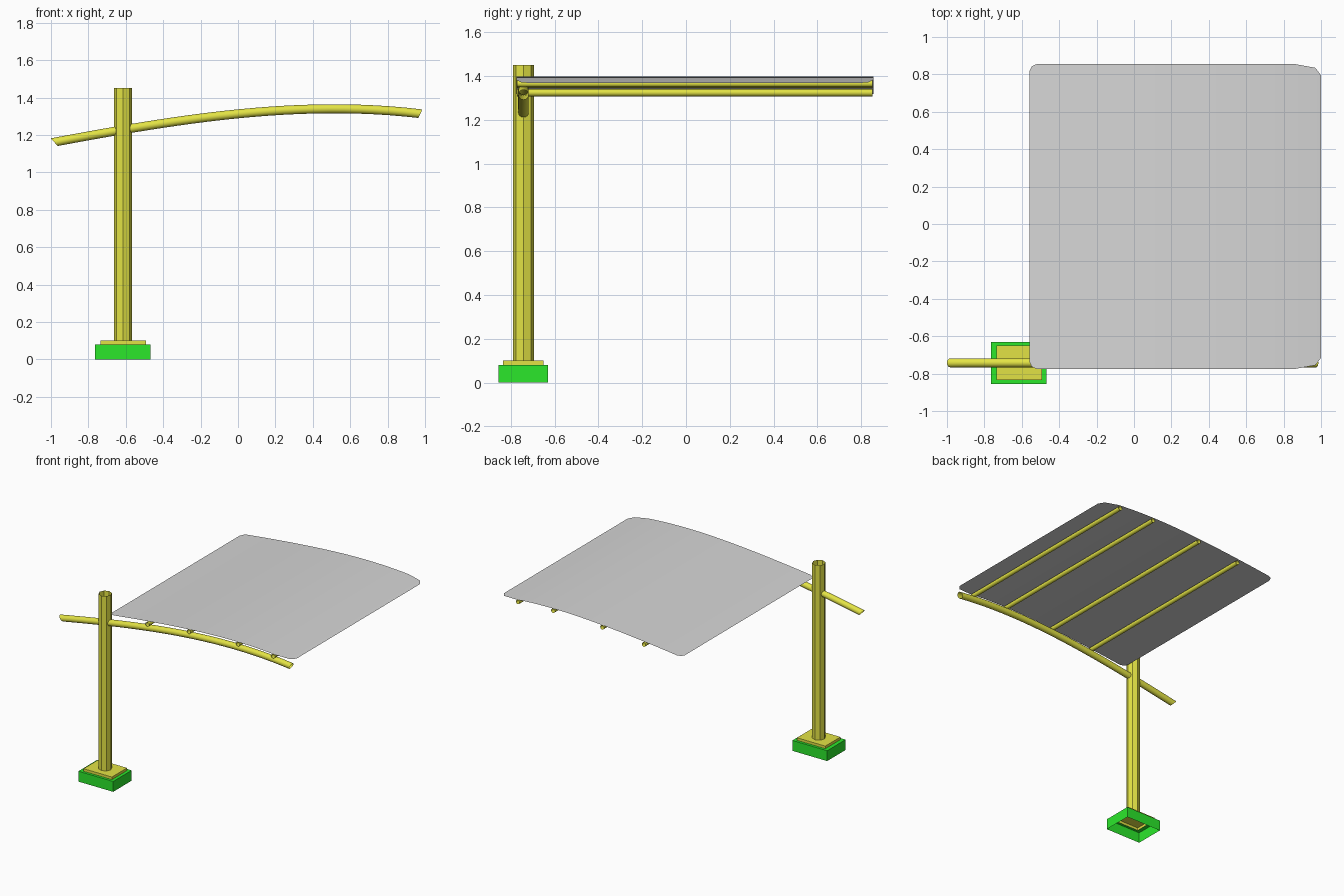
import bpy, math

if "Cube" in bpy.data.objects:
    bpy.data.objects.remove(bpy.data.objects["Cube"])

def material(name, rgb):
    m = bpy.data.materials.new(name)
    m.diffuse_color = (*[((c + 0.055) / 1.055) ** 2.4 for c in rgb], 1)
    m.use_nodes = True
    m.node_tree.nodes["Principled BSDF"].inputs["Base Color"].default_value = m.diffuse_color
    return m

YELLOW = material("yellow paint", (0.89, 0.89, 0.27))
GREEN = material("green base", (0.17, 0.91, 0.17))
GREY = material("grey sheet", (0.84, 0.84, 0.84))
PX, PY = -0.615, -0.742          # post axis

def make(name, verts, faces, mat, smooth=True):
    me = bpy.data.meshes.new(name)
    me.from_pydata(verts, [], faces)
    me.materials.append(mat)
    ob = bpy.data.objects.new(name, me)
    bpy.context.collection.objects.link(ob)
    for p in me.polygons:
        p.use_smooth = smooth
    return ob

def loft(name, rings, mat, smooth=True):
    """Open-ended tube through equal rings of points."""
    n = len(rings[0])
    faces = [(i * n + j, i * n + (j + 1) % n, (i + 1) * n + (j + 1) % n, (i + 1) * n + j)
             for i in range(len(rings) - 1) for j in range(n)]
    return make(name, [v for r in rings for v in r], faces, mat, smooth)

def circle(n, r):
    return [(r * math.cos(2 * math.pi * k / n), r * math.sin(2 * math.pi * k / n)) for k in range(n)]

def arc(x):                      # height of the arm's centre line
    return 1.313 + 0.099 * x - 0.0785 * x ** 2 - 0.0228 * x ** 3

def slope(x):
    return 0.099 - 0.157 * x - 0.0684 * x ** 2

def sheet_z(x):                  # the sheet lifts slightly off the arm at the post side
    return arc(x) + 0.057 + 0.02 * (max(0, 0.3 - x) / 0.86) ** 2

def rect(x0, x1, y0, y1, z):
    return [(x0, y0, z), (x1, y0, z), (x1, y1, z), (x0, y1, z)]

# footing block, open below, with the mounting plate set in its top
plate = (-0.735, -0.493, -0.835, -0.65)
block = (-0.765, -0.468, -0.855, -0.63)
loft("footing_block", [rect(*block, 0), rect(*block, 0.08), rect(*plate, 0.08)], GREEN, False)
make("mounting_plate", rect(*plate, 0.08) + rect(*plate, 0.1),
     [(0, 1, 5, 4), (1, 2, 6, 5), (2, 3, 7, 6), (3, 0, 4, 7), (4, 5, 6, 7)], YELLOW, False)

# octagonal open post
loft("post", [[(PX + a, PY + b, z) for a, b in circle(8, 0.0475)] for z in (0.1, 1.45)], YELLOW, False)

# curved arm with slanted end cuts
rings, steps = [], 24
for i in range(steps + 1):
    x0 = -0.9825 + (0.975 + 0.9825) * i / steps
    k = 0.75 if i == 0 else -0.44 if i == steps else slope(x0)
    rings.append([(x0 - k * d, PY - a, arc(x0 - k * d) + d) for a, d in circle(16, 0.024)])
loft("curved_arm", rings, YELLOW)

# four cross tubes resting on the arm
for n, x in enumerate((-0.235, 0.12, 0.54, 0.84)):
    loft(f"cross_tube_{n + 1}",
         [[(x + a, y, arc(x) + 0.038 + b) for a, b in circle(12, 0.0165)] for y in (0.852, -0.772)], YELLOW)

# thin curved roof sheet with trimmed corners: (x, edge inset)
trim = [(-0.56, 0.04), (-0.547, 0.012), (-0.52, 0), (0.86, 0), (0.97, 0.02), (1.0, 0.06)]
cols = []
for (xa, ia), (xb, ib) in zip(trim, trim[1:]):
    m = 20 if xb - xa > 0.5 else 2
    cols += [(xa + (xb - xa) * t / m, ia + (ib - ia) * t / m) for t in range(m)]
cols.append(trim[-1])
verts = [(x, y, sheet_z(x)) for x, s in cols for y in (-0.775 + s, 0.855 - s)]
make("roof_sheet", verts, [(2 * i, 2 * i + 2, 2 * i + 3, 2 * i + 1) for i in range(len(cols) - 1)], GREY)
